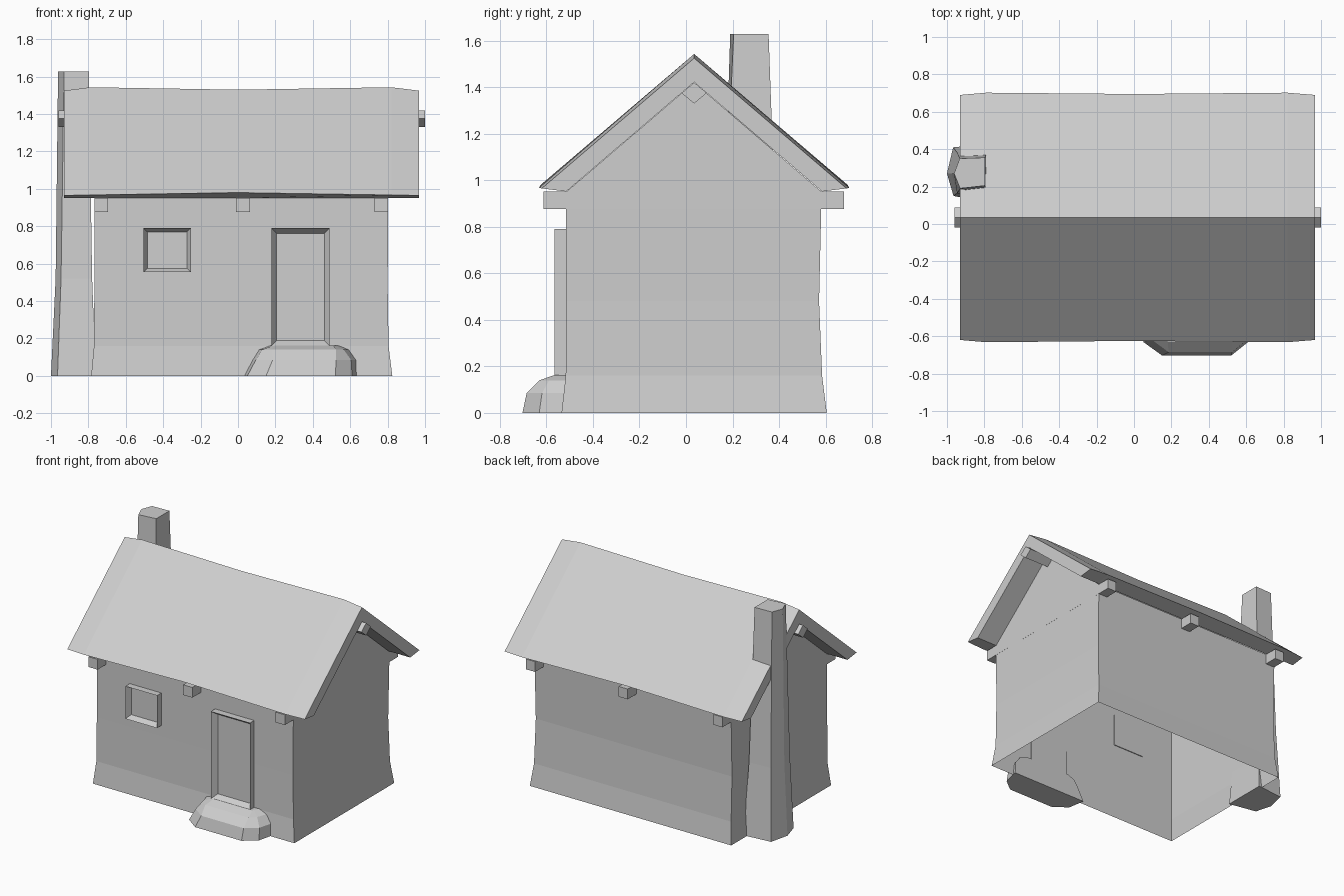
import bpy
import bmesh
from math import radians
from mathutils import Matrix

cube = bpy.data.objects.get("Cube")
if cube:
    bpy.data.objects.remove(cube, do_unlink=True)

# One plain colour for everything
GREY = (0.62, 0.62, 0.62, 1)
mat = bpy.data.materials.new("plain grey")
mat.use_nodes = True
mat.diffuse_color = GREY
mat.node_tree.nodes["Principled BSDF"].inputs["Base Color"].default_value = GREY


def finish(bm, name):
    bmesh.ops.recalc_face_normals(bm, faces=bm.faces)
    mesh = bpy.data.meshes.new(name)
    bm.to_mesh(mesh)
    bm.free()
    mesh.materials.append(mat)
    obj = bpy.data.objects.new(name, mesh)
    bpy.context.collection.objects.link(obj)
    return obj


def loft(bm, rings, caps=True):
    """Skin a list of closed rings that have equal point counts."""
    rows = [[bm.verts.new(p) for p in ring] for ring in rings]
    n = len(rows[0])
    for a, b in zip(rows, rows[1:]):
        for i in range(n):
            j = (i + 1) % n
            bm.faces.new((a[i], a[j], b[j], b[i]))
    if caps:
        bm.faces.new(rows[0])
        bm.faces.new(rows[-1])
    return rows


def add_box(bm, x0, x1, y0, y1, z0, z1):
    m = Matrix.Translation(((x0 + x1) / 2, (y0 + y1) / 2, (z0 + z1) / 2))
    m = m @ Matrix.Diagonal((x1 - x0, y1 - y0, z1 - z0, 1))
    bmesh.ops.create_cube(bm, size=1, matrix=m)


RIDGE_Y = 0.035

# Walls: an open shell that flares at the foot, with two gables
levels = [  # z, x0, x1, y0, y1
    (0, -0.785, 0.825, -0.535, 0.605),
    (0.16, -0.77, 0.805, -0.517, 0.585),
    (0.48, -0.768, 0.8, -0.515, 0.572),
    (0.95, -0.768, 0.803, -0.515, 0.583),
]
bm = bmesh.new()
rows = loft(bm, [[(x0, y0, z), (x1, y0, z), (x1, y1, z), (x0, y1, z)]
                 for z, x0, x1, y0, y1 in levels], caps=False)
top = rows[-1]
for a, b in ((top[1], top[2]), (top[3], top[0])):
    peak = bm.verts.new((a.co.x, RIDGE_Y, 1.42))
    bm.faces.new((a, b, peak))
finish(bm, "walls")

# Roof: a bent slab, slightly sagging in the middle and drooping at the ends
stations = [  # x, ridge z, eave half width, eave z
    (-0.93, 1.525, 0.655, 0.965),
    (-0.79, 1.543, 0.667, 0.967),
    (0, 1.53, 0.66, 0.98),
    (0.82, 1.543, 0.667, 0.967),
    (0.967, 1.525, 0.655, 0.965),
]
bm = bmesh.new()
loft(bm, [[(x, RIDGE_Y - w, ez), (x, RIDGE_Y, rz), (x, RIDGE_Y + w, ez),
           (x, RIDGE_Y + 0.55, 0.952), (x, RIDGE_Y, 1.422), (x, RIDGE_Y - 0.55, 0.952)]
          for x, rz, w, ez in stations])
finish(bm, "roof")

# Ridge beam: square section set on its corner
bm = bmesh.new()
loft(bm, [[(x, RIDGE_Y, 1.42), (x, RIDGE_Y + 0.054, 1.375),
           (x, RIDGE_Y, 1.33), (x, RIDGE_Y - 0.054, 1.375)] for x in (-0.96, 1.0)])
finish(bm, "ridge_beam")

# Cross beams that show under both eaves
for i, x in enumerate((-0.767, -0.01, 0.73)):
    bm = bmesh.new()
    add_box(bm, x, x + 0.073, -0.612, 0.68, 0.877, 0.951)
    finish(bm, f"cross_beam_{i + 1}")


# Door and window: raised frames with a sunken panel
def framed_panel(name, x0, x1, z0, z1, border):
    bm = bmesh.new()
    add_box(bm, x0, x1, -0.565, -0.509, z0, z1)
    front = min(bm.faces, key=lambda f: f.calc_center_median().y)
    bm.normal_update()
    bmesh.ops.inset_region(bm, faces=[front], thickness=border, use_even_offset=True)
    bmesh.ops.translate(bm, verts=front.verts, vec=(0, 0.04, 0))
    finish(bm, name)


framed_panel("door", 0.178, 0.49, 0.16, 0.79, 0.028)
framed_panel("window", -0.505, -0.252, 0.555, 0.79, 0.02)

# Chimney: five-sided and tapering, against the right gable
chimney = [
    (0, [(-1, 0.27), (-0.967, 0.41), (-0.76, 0.43), (-0.76, 0.11), (-0.965, 0.15)]),
    (0.52, [(-0.975, 0.27), (-0.948, 0.385), (-0.78, 0.395), (-0.78, 0.155), (-0.946, 0.165)]),
    (1.628, [(-0.962, 0.27), (-0.932, 0.35), (-0.797, 0.355), (-0.797, 0.205), (-0.93, 0.19)]),
]
bm = bmesh.new()
loft(bm, [[(x, y, z) for x, y in ring] for z, ring in chimney])
finish(bm, "chimney")

# Door step: a rough rounded stone
step = [  # z, left, right, front, corner cut
    (0, 0.03, 0.64, -0.703, 0.12),
    (0.085, 0.075, 0.635, -0.685, 0.11),
    (0.14, 0.11, 0.595, -0.63, 0.07),
    (0.163, 0.17, 0.54, -0.565, 0.03),
]
bm = bmesh.new()
loft(bm, [[(l, -0.505, z), (l + 0.02, f + c * 0.6, z), (l + c, f, z), (r - c, f, z),
           (r - 0.03, f + c * 0.6, z), (r, -0.505, z)] for z, l, r, f, c in step])
finish(bm, "door_step")
